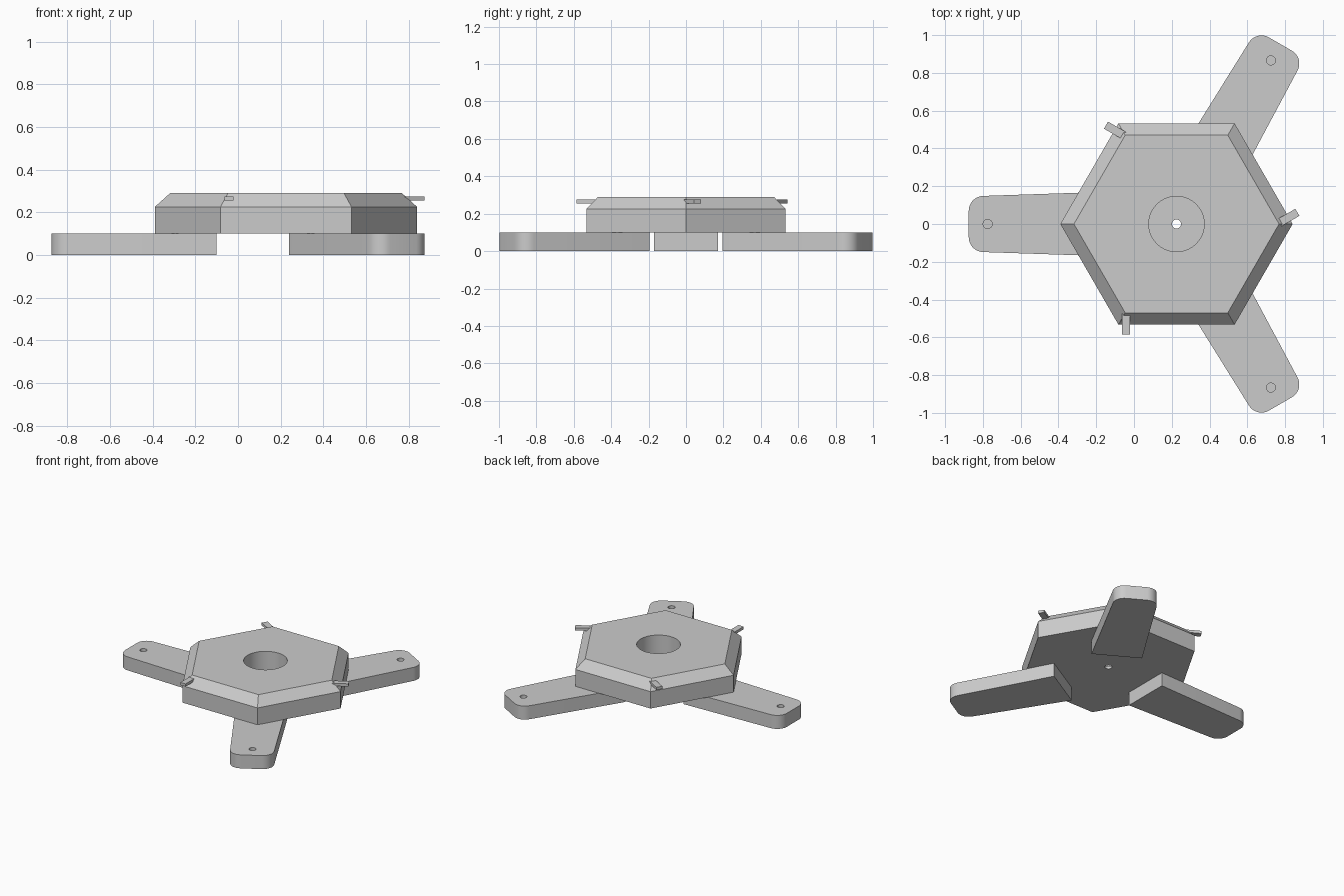
import bpy, bmesh, math
from mathutils import Matrix, Vector

if "Cube" in bpy.data.objects:
    bpy.data.objects.remove(bpy.data.objects["Cube"], do_unlink=True)

CENTRE = Vector((0.225, 0, 0))

grey = bpy.data.materials.new("plain grey")
grey.use_nodes = True
grey.diffuse_color = (0.6, 0.6, 0.6, 1)
grey.node_tree.nodes["Principled BSDF"].inputs["Base Color"].default_value = (0.6, 0.6, 0.6, 1)


def make_object(name, bm, angle=0):
    """Turn a bmesh, built around the hub axis, into a placed object."""
    bmesh.ops.recalc_face_normals(bm, faces=bm.faces)
    bm.transform(Matrix.Translation(CENTRE) @ Matrix.Rotation(math.radians(angle), 4, 'Z'))
    mesh = bpy.data.meshes.new(name)
    bm.to_mesh(mesh)
    bm.free()
    mesh.materials.append(grey)
    obj = bpy.data.objects.new(name, mesh)
    bpy.context.collection.objects.link(obj)
    return obj


def loft(rings):
    """Closed solid through a stack of equal-length point rings."""
    bm = bmesh.new()
    loops = [[bm.verts.new(p) for p in ring] for ring in rings]
    bm.faces.new(loops[0])
    bm.faces.new(loops[-1])
    n = len(loops[0])
    for low, high in zip(loops, loops[1:]):
        for i in range(n):
            j = (i + 1) % n
            bm.faces.new((low[i], low[j], high[j], high[i]))
    return bm


def ring(radius, z, sides, x=0):
    return [(x + radius * math.cos(math.tau * i / sides),
             radius * math.sin(math.tau * i / sides), z) for i in range(sides)]


def drill(obj, radius, z0, z1, x=0, angle=0):
    """Cut a round hole between two heights, then discard the cutter."""
    cutter = make_object("cutter", loft([ring(radius, z0, 40, x), ring(radius, z1, 40, x)]), angle)
    cutter.hide_render = True
    mod = obj.modifiers.new("hole", 'BOOLEAN')
    mod.operation, mod.solver, mod.object = 'DIFFERENCE', 'EXACT', cutter
    select(obj)
    bpy.ops.object.modifier_apply(modifier=mod.name)
    bpy.data.objects.remove(cutter, do_unlink=True)


def select(obj):
    bpy.ops.object.select_all(action='DESELECT')
    obj.select_set(True)
    bpy.context.view_layer.objects.active = obj


def smooth(obj):
    select(obj)
    bpy.ops.object.shade_smooth_by_angle(angle=math.radians(25))


# Hexagonal hub with chamfered rim, wide bore and narrow through hole
hub = make_object("hub", loft([ring(0.615, 0.1, 6), ring(0.615, 0.225, 6), ring(0.543, 0.29, 6)]))
drill(hub, 0.147, 0.12, 0.4)
drill(hub, 0.024, 0.0, 0.2)
smooth(hub)

# Three tapered legs with rounded tips and blind screw holes
outline = [(0.325, -0.172), (1.1, -0.146), (1.1, 0.146), (0.325, 0.172)]
for name, angle in (("right_leg", 180), ("back_left_leg", 60), ("front_left_leg", -60)):
    bm = loft([[(x, y, z) for x, y in outline] for z in (0, 0.1)])
    corners = [e for e in bm.edges
               if all(v.co.x > 1 for v in e.verts) and abs(e.verts[0].co.z - e.verts[1].co.z) > 0.05]
    bmesh.ops.bevel(bm, geom=corners, offset=0.075, segments=8, profile=0.5, affect='EDGES')
    leg = make_object(name, bm, angle)
    drill(leg, 0.024, 0.02, 0.2, 1.0, angle)
    smooth(leg)

# Three small tabs sticking out of the chamfer beside alternate corners
tab_outline = [(-0.288, -0.585), (-0.245, -0.585), (-0.245, -0.475), (-0.288, -0.475)]
for name, angle in (("front_tab", 0), ("left_tab", 120), ("back_tab", 240)):
    make_object(name, loft([[(x, y, z) for x, y in tab_outline] for z in (0.255, 0.275)]), angle)
